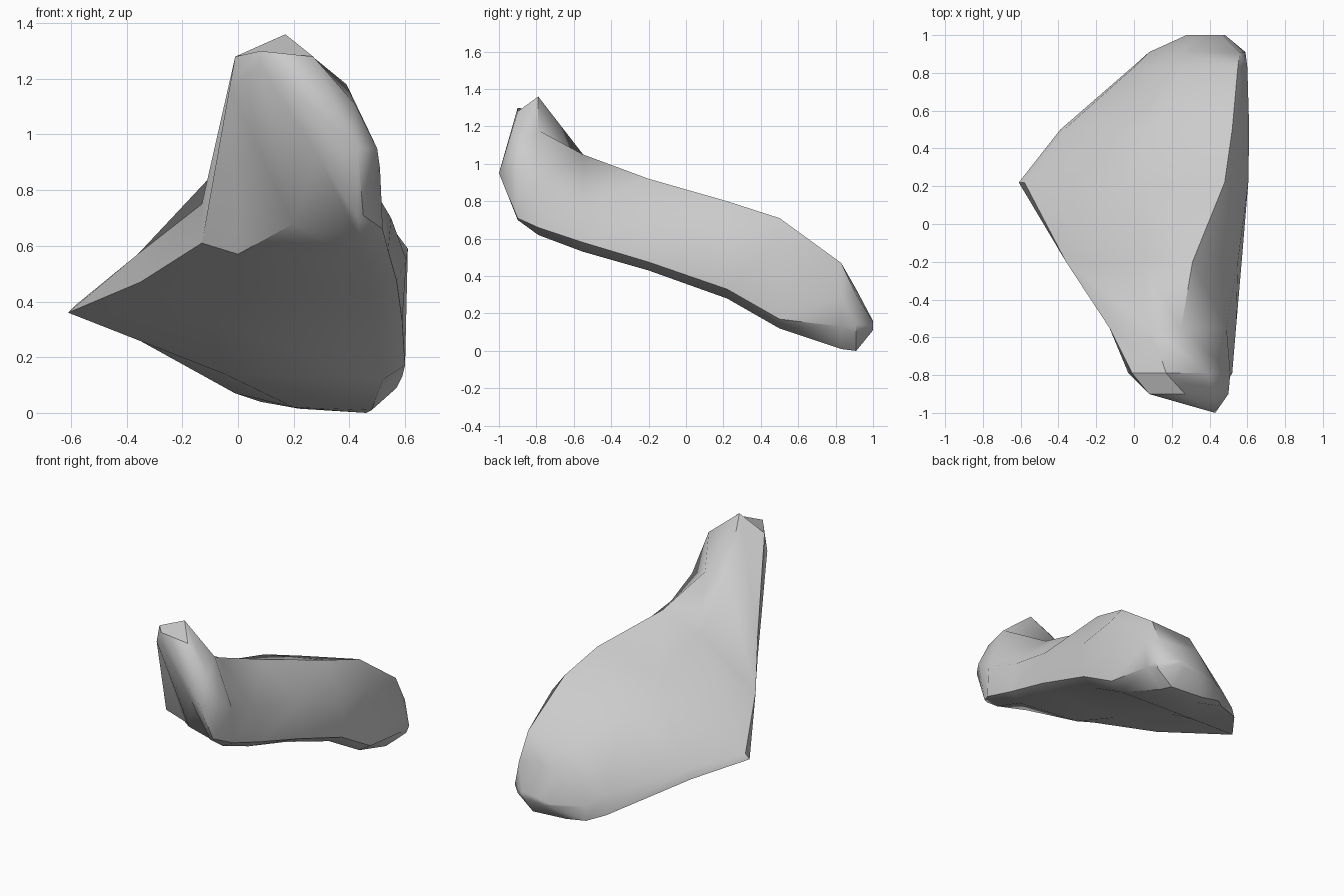
import bpy, bmesh

# Cross-sections of the boulder along y; each is eight (x, z) points:
# left foot, under middle, under right, right low, right high, ridge, top middle, left top
SECTIONS = {
    -0.90: [(.08, 1.25), (.29, .92), (.43, .70), (.45, .71), (.50, .95), (.42, 1.11), (.27, 1.28), (.08, 1.30)],
    -0.79: [(-.03, 1.17), (.20, .68), (.44, .62), (.52, .66), (.51, .88), (.39, 1.18), (.17, 1.36), (-.01, 1.28)],
    -0.55: [(-.13, .61), (.00, .57), (.46, .53), (.54, .58), (.49, .80), (.25, 1.05), (.09, 1.05), (-.13, .75)],
    -0.20: [(-.35, .47), (.00, .44), (.48, .43), (.57, .475), (.55, .70), (.31, .92), (.04, .84), (-.36, .57)],
    0.22: [(-.61, .36), (-.10, .32), (.50, .28), (.59, .33), (.605, .55), (.48, .80), (.04, .72), (-.58, .39)],
    0.50: [(-.39, .28), (-.05, .14), (.52, .12), (.60, .17), (.61, .59), (.52, .71), (.10, .62), (-.37, .34)],
    0.83: [(-.01, .07), (.20, .02), (.48, .01), (.59, .13), (.60, .30), (.55, .47), (.25, .46), (.00, .20)],
    0.91: [(.08, .04), (.22, .015), (.46, .00), (.57, .09), (.59, .14), (.56, .30), (.25, .33), (.08, .13)],
}

stone = bpy.data.materials.new("grey stone")
stone.diffuse_color = (.6, .6, .6, 1)

bm = bmesh.new()
rings = [[bm.verts.new((x, y, z)) for x, z in pts] for y, pts in SECTIONS.items()]
# Blunt back end: the last section shrunk towards its tip
rings.append([bm.verts.new((.41 + (x - .41) * .4, 1, .13 + (z - .13) * .15))
              for x, z in SECTIONS[0.91]])

# Skin between neighbouring sections
for a, b in zip(rings, rings[1:]):
    for i in range(8):
        j = (i + 1) % 8
        bm.faces.new((a[i], a[j], b[j], b[i]))

# Pointed front tip and flat back cap
tip = bm.verts.new((.43, -1, .95))
for i in range(8):
    bm.faces.new((rings[0][i], tip, rings[0][(i + 1) % 8]))
bm.faces.new(rings[-1])
bmesh.ops.recalc_face_normals(bm, faces=bm.faces)

mesh = bpy.data.meshes.new("boulder")
bm.to_mesh(mesh)
bm.free()
mesh.materials.append(stone)
boulder = bpy.data.objects.new("boulder", mesh)
bpy.context.collection.objects.link(boulder)
bpy.context.view_layer.objects.active = boulder
boulder.select_set(True)
bpy.ops.object.shade_smooth_by_angle(angle=0.75)
